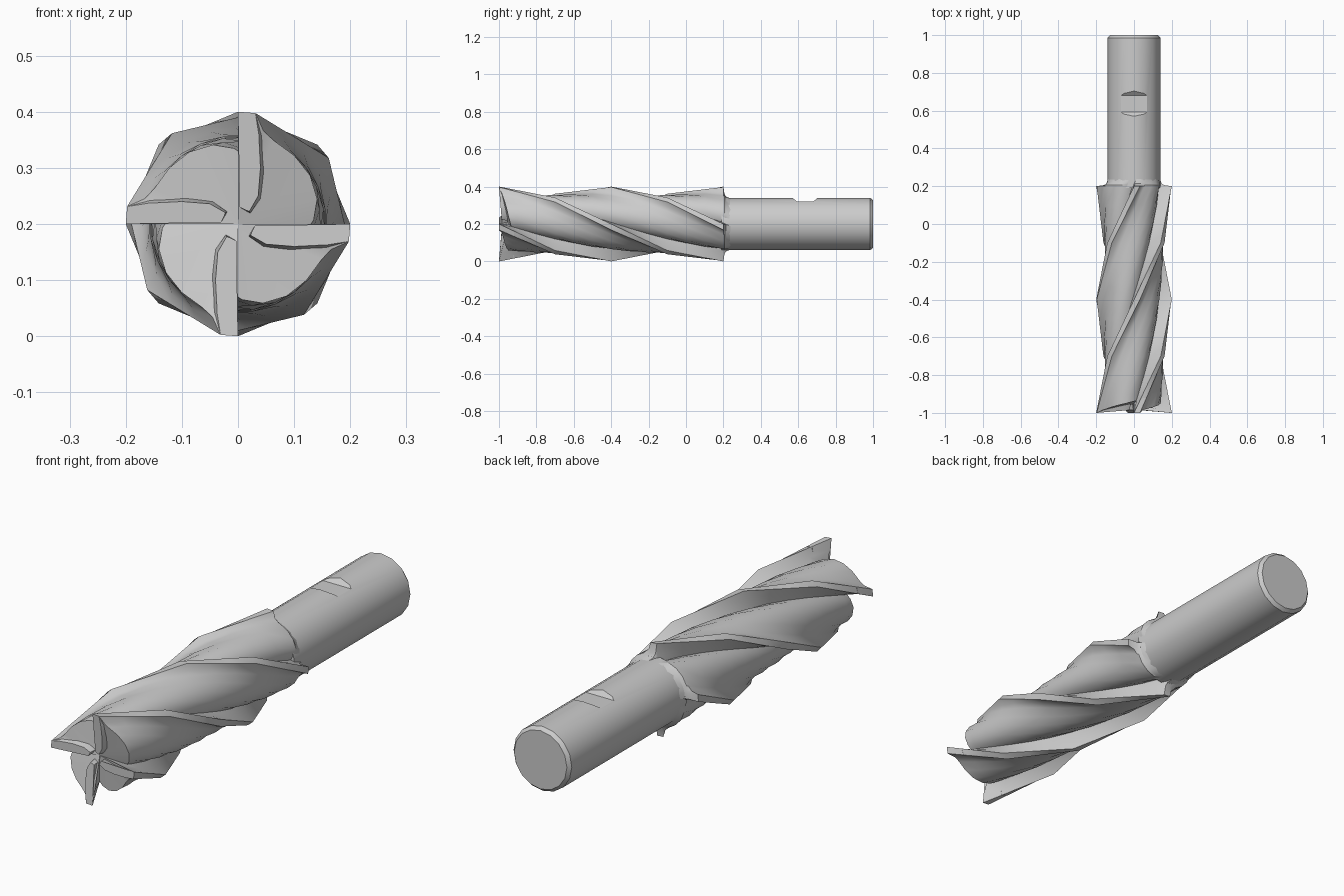
import bpy, bmesh, math

if "Cube" in bpy.data.objects:
    bpy.data.objects.remove(bpy.data.objects["Cube"])

CZ = 0.2  # height of the tool axis


def make(name, verts, faces, angle=35):
    me = bpy.data.meshes.new(name)
    me.from_pydata(verts, [], faces)
    bm = bmesh.new()
    bm.from_mesh(me)
    bmesh.ops.recalc_face_normals(bm, faces=bm.faces)
    bm.to_mesh(me)
    bm.free()
    ob = bpy.data.objects.new(name, me)
    bpy.context.collection.objects.link(ob)
    return ob


def smooth(ob, deg):
    bpy.ops.object.select_all(action='DESELECT')
    ob.select_set(True)
    bpy.context.view_layer.objects.active = ob
    bpy.ops.object.shade_smooth_by_angle(angle=math.radians(deg))


def loft(rows, tip=None, tail=None):
    """Join closed rings of points, with a fan or n-gon at each end."""
    n = len(rows[0])
    verts = [v for row in rows for v in row]
    faces = [(k * n + i, k * n + (i + 1) % n, (k + 1) * n + (i + 1) % n, (k + 1) * n + i)
             for k in range(len(rows) - 1) for i in range(n)]
    last = (len(rows) - 1) * n
    if tip:
        verts.append(tip)
        faces += [(len(verts) - 1, i, (i + 1) % n) for i in range(n)]
    else:
        faces.append(tuple(range(n)))
    if tail:
        verts.append(tail)
        faces += [(len(verts) - 1, last + i, last + (i + 1) % n) for i in range(n)]
    else:
        faces.append(tuple(range(last, last + n)))
    return verts, faces


def polar(a, r, y):
    """Point turned by the helix: a quarter turn for every 0.6 of length."""
    t = math.radians(90 + a - 150 * (y + 1))
    return r * math.cos(t), r * math.sin(t)


def helix(a, r, y, straight):
    x, z = polar(a, r, y)
    if straight:  # tooth edges run straight between stations 0.3 apart
        k = min(3, int((y + 1) / 0.3 + 1e-6))
        y0 = -1 + 0.3 * k
        f = (y - y0) / 0.3
        (xa, za), (xb, zb) = polar(a, r, y0), polar(a, r, y0 + 0.3)
        x, z = xa + (xb - xa) * f, za + (zb - za) * f
    return (x, y, z + CZ)


# Fluted cutter: one quarter of the cross-section as (angle, radius, front y)
SECTION = [(0, .2, -1), (-9, .2, -1), (-13, .172, -.985), (-20, .162, -.98),
           (-35, .158, -.97), (-50, .155, -.96), (-65, .148, -.95),
           (-78, .135, -.94), (-86, .122, -.935), (-89, .15, -.98)]
ring = [(a - 90 * q, r, y) for q in range(4) for a, r, y in SECTION]
rows = [[helix(a, r, y, r > .19) for a, r, y in ring]]
for k in range(1, 13):
    rows.append([helix(a, r, -1 + .1 * k, r > .19) for a, r, _ in ring])
# Flute run-out blending onto the shank
for y, cap in ((.206, .158), (.215, .146), (.24, .137)):
    rows.append([helix(a, min(r, cap), y, False) for a, r, _ in ring])
cutter = make("fluted_cutter", *loft(rows, (0, -.95, CZ), (0, .24, CZ)))
smooth(cutter, 32)

# End teeth standing up from the gashes on the front
TOOTH = [(0, .2), (.031, .1976), (.037, .16), (.04, .10), (.036, .05), (.02, .022), (.003, .03)]
for q in range(4):
    rows = []
    for y in (-1, -.96, -.92):
        row = []
        for x, z in TOOTH:
            r = math.hypot(x, z)
            a = -math.degrees(math.atan2(x, z)) - 90 * q
            lift = .018 * max(0, 1 - r / .2) if y == -1 else 0  # dished towards centre
            p = helix(a, r, y, True)
            row.append((p[0], y + lift, p[2]))
        rows.append(row)
    smooth(make("end_tooth_%d" % (q + 1), *loft(rows)), 30)

# Shank with a chamfered end
N = 16
PROFILE = [(.19, .14), (.985, .14), (1.0, .127)]
rows = [[(r * math.cos(2 * math.pi * i / N), y, CZ + r * math.sin(2 * math.pi * i / N))
         for i in range(N)] for y, r in PROFILE]
shank = make("shank", *loft(rows))

# Clamping flat cut into the top of the shank
notch = [(.565, .345), (.555, .40), (.72, .40), (.71, .345), (.68, .32), (.592, .32)]
cut = make("flat_cutter", *loft([[(x, y, z) for y, z in notch] for x in (-.2, .2)]))
cut.hide_render = True
mod = shank.modifiers.new("flat", 'BOOLEAN')
mod.operation = 'DIFFERENCE'
mod.object = cut
bpy.context.view_layer.objects.active = shank
bpy.ops.object.modifier_apply(modifier=mod.name)
bpy.data.objects.remove(cut)
smooth(shank, 30)
